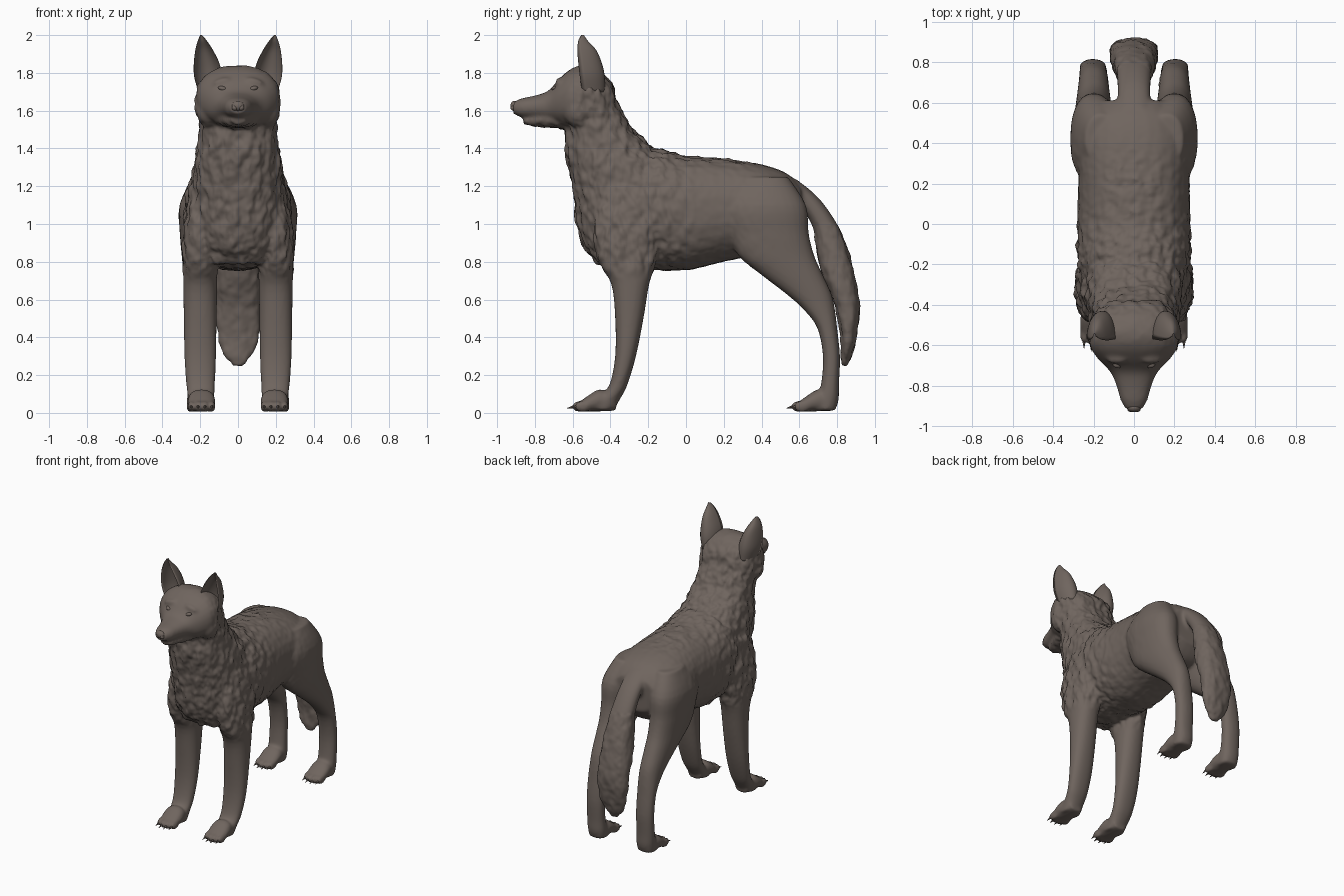
import bpy, bmesh, math
from mathutils import Vector, Matrix, noise

if "Cube" in bpy.data.objects:
    bpy.data.objects.remove(bpy.data.objects["Cube"])

fur = bpy.data.materials.new("grey_brown_fur")
fur.diffuse_color = (0.160, 0.130, 0.113, 1)
fur.use_nodes = True
fur.node_tree.nodes["Principled BSDF"].inputs["Base Color"].default_value = fur.diffuse_color


def finish(bm, name, angle=60):
    bmesh.ops.recalc_face_normals(bm, faces=bm.faces)
    me = bpy.data.meshes.new(name)
    bm.to_mesh(me)
    bm.free()
    ob = bpy.data.objects.new(name, me)
    bpy.context.collection.objects.link(ob)
    me.materials.append(fur)
    for p in me.polygons:
        p.use_smooth = True
    return ob


def spline(rows, steps=4):
    """Catmull-Rom through section rows."""
    out = []
    for i in range(len(rows) - 1):
        p = [rows[max(0, min(len(rows) - 1, i + k))] for k in (-1, 0, 1, 2)]
        for s in range(steps):
            t = s / steps
            out.append([0.5 * (2 * b + (c - a) * t + (2 * a - 5 * b + 4 * c - d) * t * t
                               + (3 * b - a - 3 * c + d) * t ** 3) for a, b, c, d in zip(*p)])
    return out + [list(rows[-1])]


def loft(bm, rows, axis, side=1, power=0.88, n=28, hollow=0):
    """Rows are (station, low, high, x centre, half width); axis is the station axis.
    hollow makes the front half of each ring concave (for ears)."""
    rings = []
    for s, lo, hi, xc, w in spline(rows):
        ring = []
        for k in range(n):
            c, d = math.cos(k * math.tau / n), math.sin(k * math.tau / n)
            c = math.copysign(abs(c) ** power, c)
            d = math.copysign(abs(d) ** power, d)
            a = (lo + hi) / 2 + (hi - lo) / 2 * d
            if hollow:
                a = lo + (hi - lo) * (d if d > 0 else -d * hollow)
            x = side * (xc + w * c)
            ring.append(bm.verts.new((x, s, a) if axis == "y" else (x, a, s)))
        rings.append(ring)
    for r, q in zip(rings, rings[1:]):
        for k in range(n):
            bm.faces.new((r[k], r[(k + 1) % n], q[(k + 1) % n], q[k]))
    bm.faces.new(rings[0])
    bm.faces.new(rings[-1])


def ball(bm, pos, size, rot=0):
    m = Matrix.Translation(pos) @ Matrix.Rotation(rot, 4, "Y") @ Matrix.Diagonal((*size, 1))
    bmesh.ops.create_uvsphere(bm, u_segments=16, v_segments=10, radius=1, matrix=m)


bm = bmesh.new()
# torso
loft(bm, [(-.54, .95, 1.15, 0, .13), (-.4, .78, 1.3, 0, .23), (-.2, .76, 1.40, 0, .275),
          (0, .755, 1.36, 0, .28), (.2, .80, 1.345, 0, .275), (.4, .84, 1.315, 0, .28),
          (.53, .86, 1.27, 0, .24), (.61, .95, 1.2, 0, .16)], "y")
# chest and neck
loft(bm, [(.79, -.47, -.22, 0, .16), (.88, -.54, -.1, 0, .21), (1.0, -.575, -.03, 0, .235),
          (1.26, -.615, -.05, 0, .24), (1.4, -.64, -.17, 0, .215), (1.5, -.635, -.28, 0, .205),
          (1.6, -.62, -.34, 0, .2), (1.7, -.6, -.39, 0, .18), (1.77, -.56, -.43, 0, .12)], "z")
# head and upper muzzle
loft(bm, [(-.38, 1.55, 1.72, 0, .12), (-.45, 1.51, 1.81, 0, .195), (-.54, 1.5, 1.84, 0, .222),
          (-.61, 1.51, 1.82, 0, .215), (-.67, 1.52, 1.77, 0, .175), (-.73, 1.545, 1.705, 0, .118),
          (-.8, 1.56, 1.68, 0, .086), (-.87, 1.565, 1.665, 0, .066),
          (-.915, 1.585, 1.645, 0, .04)], "y")
# lower jaw
loft(bm, [(-.58, 1.5, 1.62, 0, .15), (-.7, 1.51, 1.6, 0, .105), (-.8, 1.515, 1.575, 0, .066),
          (-.86, 1.53, 1.565, 0, .04)], "y")
# tail
loft(bm, [(1.24, .44, .58, 0, .08), (1.14, .56, .70, 0, .08), (1.0, .665, .80, 0, .085),
          (.86, .69, .86, 0, .1), (.72, .725, .895, 0, .115), (.56, .79, .92, 0, .12),
          (.42, .815, .905, 0, .11), (.31, .82, .88, 0, .08), (.25, .825, .85, 0, .03)], "z")

toes = []
for side in (1, -1):
    # front leg with shoulder
    loft(bm, [(1.2, -.42, -.15, .19, .06), (1.0, -.49, -.12, .2, .085), (.8, -.46, -.16, .2, .09),
              (.68, -.395, -.195, .2, .09), (.5, -.375, -.225, .2, .087),
              (.3, -.375, -.265, .2, .084), (.15, -.405, -.31, .198, .076),
              (.08, -.46, -.345, .195, .07), (.015, -.5, -.385, .192, .065)], "z", side)
    # hind leg with thigh
    loft(bm, [(1.25, .3, .54, .16, .08), (1.1, .2, .635, .195, .115), (.95, .23, .65, .2, .108),
              (.83, .28, .68, .2, .098), (.73, .40, .725, .2, .088), (.63, .53, .77, .2, .078),
              (.55, .62, .788, .2, .073), (.45, .695, .80, .202, .068), (.3, .725, .815, .203, .066),
              (.15, .715, .81, .203, .066), (.07, .69, .808, .2, .068),
              (.012, .68, .79, .2, .064)], "z", side)
    # paws: pad block plus four toes
    for heel, tip, xc in ((-.37, -.605, .193), (.79, .555, .2)):
        loft(bm, [(heel, .012, .08, xc, .05), (heel - .08, .008, .125, xc, .07),
                  (heel - .15, .008, .09, xc, .072), (tip + .04, .01, .055, xc, .058)], "y", side)
        for k in (-1.5, -.5, .5, 1.5):
            y = tip + .045 + .014 * (abs(k) - .5)
            x = side * (xc + k * .036)
            ball(bm, (x, y, .034), (.0195, .045, .031))
            toes.append((x, y - .035))
    # brow, cheek and eyelid swellings
    ball(bm, (side * .085, -.662, 1.752), (.055, .03, .022), side * .25)
    ball(bm, (side * .15, -.57, 1.60), (.075, .08, .09))

# fuse the parts into one smooth skin
body = finish(bm, "body")
m = body.modifiers.new("fuse", "REMESH")
m.mode, m.voxel_size, m.use_smooth_shade = "VOXEL", 0.011, True
m = body.modifiers.new("soften", "SMOOTH")
m.factor, m.iterations = 0.5, 5
deps = bpy.context.evaluated_depsgraph_get()
skin = bpy.data.meshes.new_from_object(body.evaluated_get(deps))
body.modifiers.clear()
body.data = skin


def ramp(v, a, b):
    return max(0.0, min(1.0, (v - a) / (b - a)))


# shaggy fur: strongest on neck, chest and back, none on face, legs and rump
moves = []
for v in skin.vertices:
    x, y, z = v.co
    amt = ramp(z, .7, .8) * (1 - .8 * ramp(y, -.15, .1)) * (1 - ramp(y, .3, .5))
    amt = max(amt, .6 * ramp(z, 1.28, 1.34) * (1 - ramp(y, .3, .5)))
    amt *= 1 - ramp(-y, .55, .62) * ramp(z, 1.5, 1.56)
    amt *= 1 - .8 * ramp(z, 1.72, 1.8)
    if y > .68 and z < 1.0 and abs(x) < .13:
        amt = .45
    f = noise.noise(Vector((x * 24, y * 24, z * 14))) + .5 * noise.noise(Vector((x * 45, y * 45, z * 28)))
    moves.append(v.co + v.normal * (f * amt * .015))
for v, co in zip(skin.vertices, moves):
    v.co = co
for p in skin.polygons:
    p.use_smooth = True
if not skin.materials:
    skin.materials.append(fur)

# hollow pointed ears
for side, name in ((1, "left_ear"), (-1, "right_ear")):
    bm = bmesh.new()
    loft(bm, [(1.70, -.55, -.43, .15, .06), (1.78, -.562, -.43, .158, .074),
              (1.85, -.57, -.445, .166, .068), (1.92, -.575, -.475, .179, .047),
              (1.97, -.57, -.52, .189, .024), (2.0, -.555, -.54, .195, .005)],
         "z", side, 1.0, 28, 0.72)
    finish(bm, name)

# eyes
for side, name in ((1, "left_eye"), (-1, "right_eye")):
    bm = bmesh.new()
    ball(bm, (side * .08, -.694, 1.716), (.026, .018, .013), -side * .3)
    finish(bm, name)

# nose with two nostril swellings
bm = bmesh.new()
ball(bm, (0, -.908, 1.625), (.033, .022, .027))
for side in (1, -1):
    ball(bm, (side * .017, -.914, 1.615), (.016, .015, .015))
finish(bm, "nose")

# claws
bm = bmesh.new()
for x, y in toes:
    mat = Matrix.Translation((x, y - .012, .03)) @ Matrix.Rotation(math.radians(103), 4, "X")
    bmesh.ops.create_cone(bm, cap_ends=True, segments=8, radius1=.010, radius2=.001,
                          depth=.045, matrix=mat)
finish(bm, "claws")
